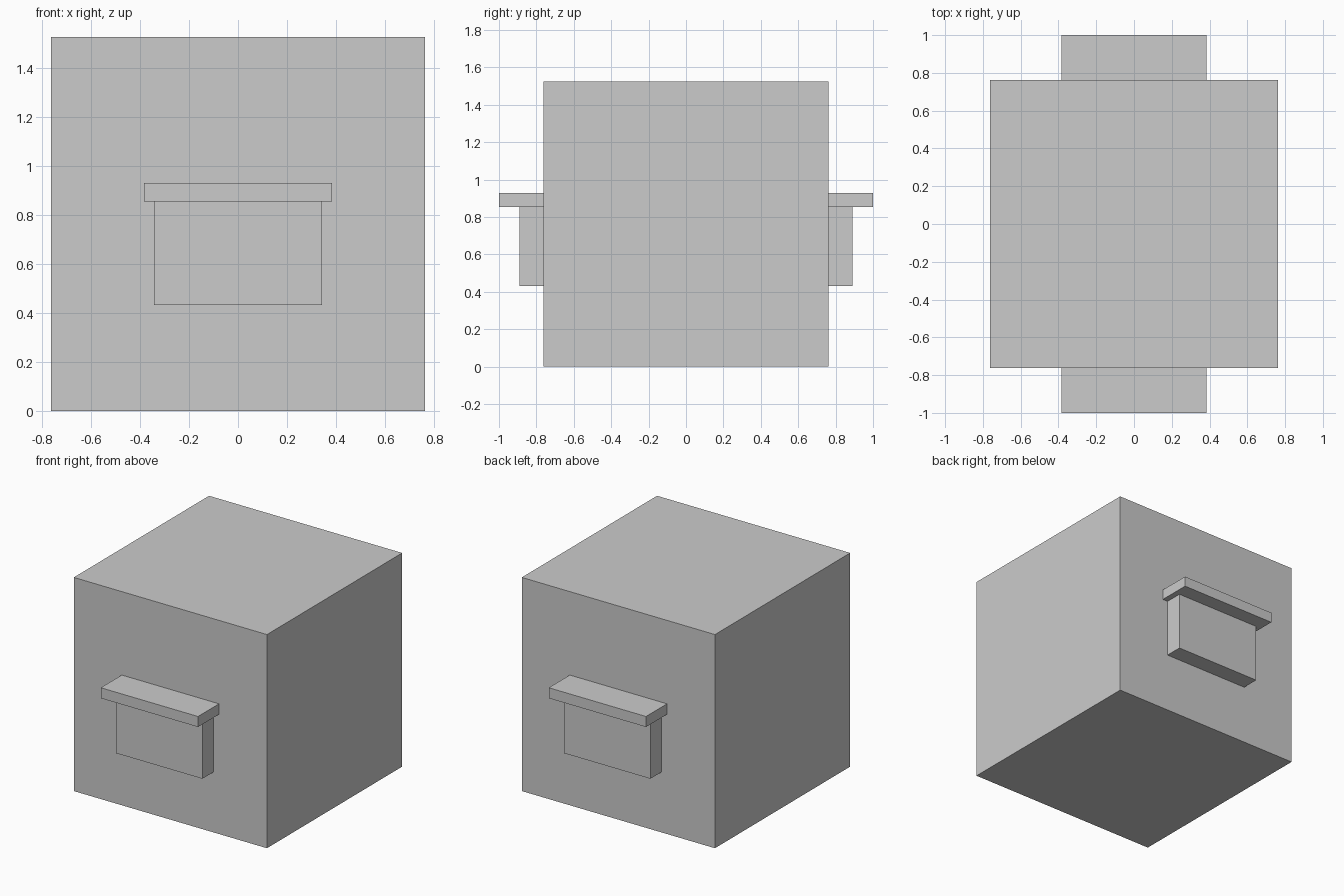
import bpy

if "Cube" in bpy.data.objects:
    bpy.data.objects.remove(bpy.data.objects["Cube"])

HALF = 0.763  # half width of the cube body


def box(name, x, y, z):
    """Axis-aligned box from (min, max) ranges."""
    ranges = (x, y, z)
    bpy.ops.mesh.primitive_cube_add(size=1, location=[(a + b) / 2 for a, b in ranges])
    obj = bpy.context.object
    obj.name = name
    obj.scale = [b - a for a, b in ranges]
    bpy.ops.object.transform_apply(location=True, rotation=False, scale=True)
    return obj


# Cube body
box("body", (-HALF, HALF), (-HALF, HALF), (0, 2 * HALF))

# Matching block and overhanging ledge on the front and back faces
for side, s in (("front", -1), ("back", 1)):
    inner = s * (HALF - 0.003)
    box(side + "_block", (-0.342, 0.342), sorted((inner, s * 0.89)), (0.432, 0.855))
    box(side + "_ledge", (-0.384, 0.384), sorted((inner, s * 1.0)), (0.855, 0.93))
